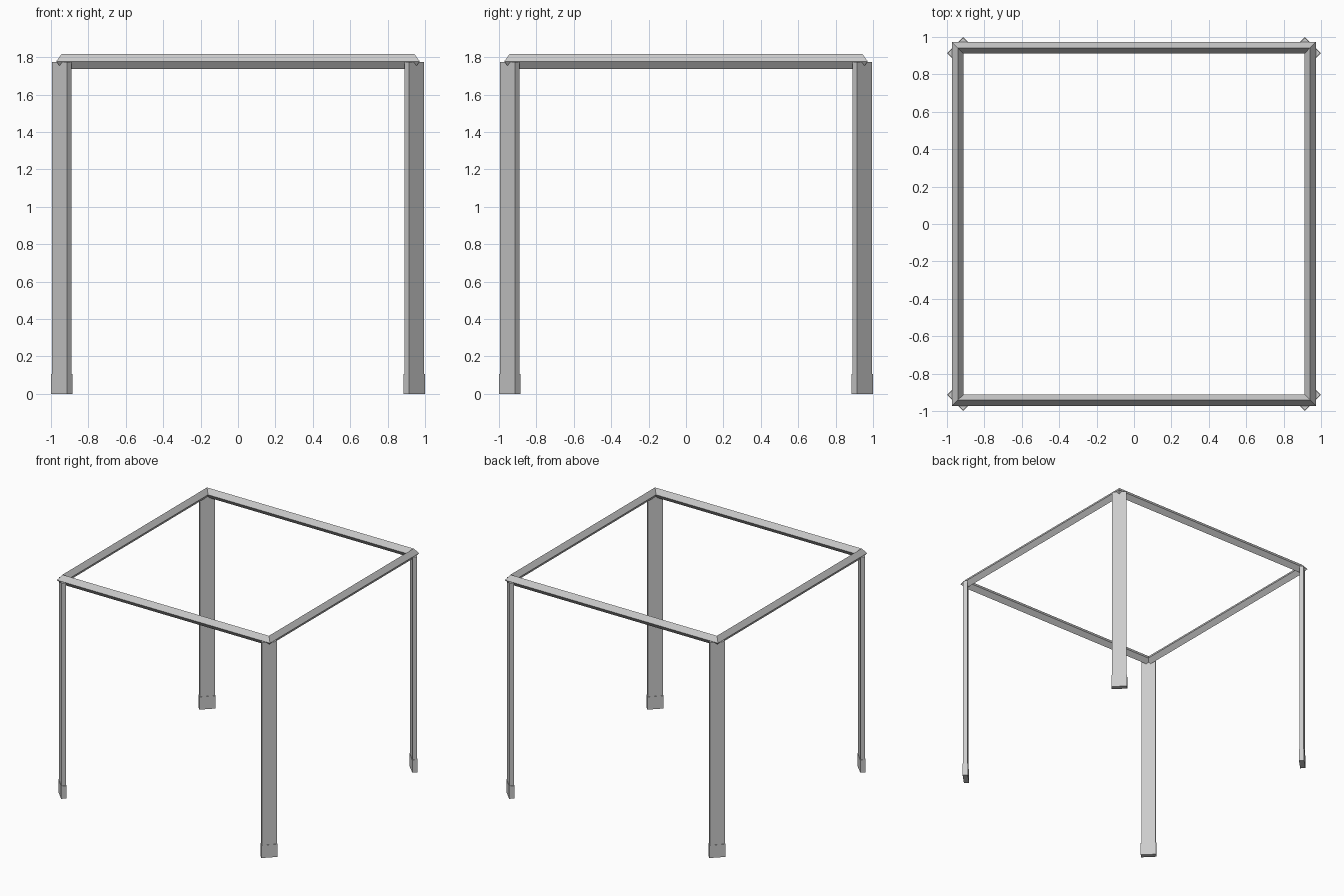
import bpy, bmesh
from math import radians

if "Cube" in bpy.data.objects:
    bpy.data.objects.remove(bpy.data.objects["Cube"])


def box(name, x, y, z0, z1, width, thick, angle):
    # Rectangular bar standing between z0 and z1, turned about z
    bpy.ops.mesh.primitive_cube_add(size=1, location=(x, y, (z0 + z1) / 2),
                                    rotation=(0, 0, radians(angle)))
    ob = bpy.context.object
    ob.name = name
    ob.scale = (width, thick, z1 - z0)
    bpy.ops.object.transform_apply(location=False, rotation=False, scale=True)
    return ob


# Four flat legs set diagonally across the corners, each with a thicker foot
C = 0.942
for sx, side in ((-1, "left"), (1, "right")):
    for sy, end in ((-1, "front"), (1, "back")):
        angle = -45 * sx * sy
        box(f"{end}_{side}_leg", sx * C, sy * C, 0.05, 1.774, 0.114, 0.035, angle)
        box(f"{end}_{side}_foot", sx * C, sy * C, 0.0, 0.105, 0.123, 0.041, angle)

# Top frame: diamond-section rails mitred at the corners
profile = [(0.972, 1.777), (0.942, 1.818), (0.912, 1.777), (0.942, 1.738)]
bm = bmesh.new()
rings = [[bm.verts.new((sx * r, sy * r, z)) for r, z in profile]
         for sx, sy in ((-1, -1), (1, -1), (1, 1), (-1, 1))]
for i in range(4):
    a, b = rings[i], rings[(i + 1) % 4]
    for j in range(4):
        k = (j + 1) % 4
        bm.faces.new((a[j], b[j], b[k], a[k]))
bmesh.ops.recalc_face_normals(bm, faces=bm.faces)
mesh = bpy.data.meshes.new("top_frame")
bm.to_mesh(mesh)
bm.free()
bpy.context.collection.objects.link(bpy.data.objects.new("top_frame", mesh))
